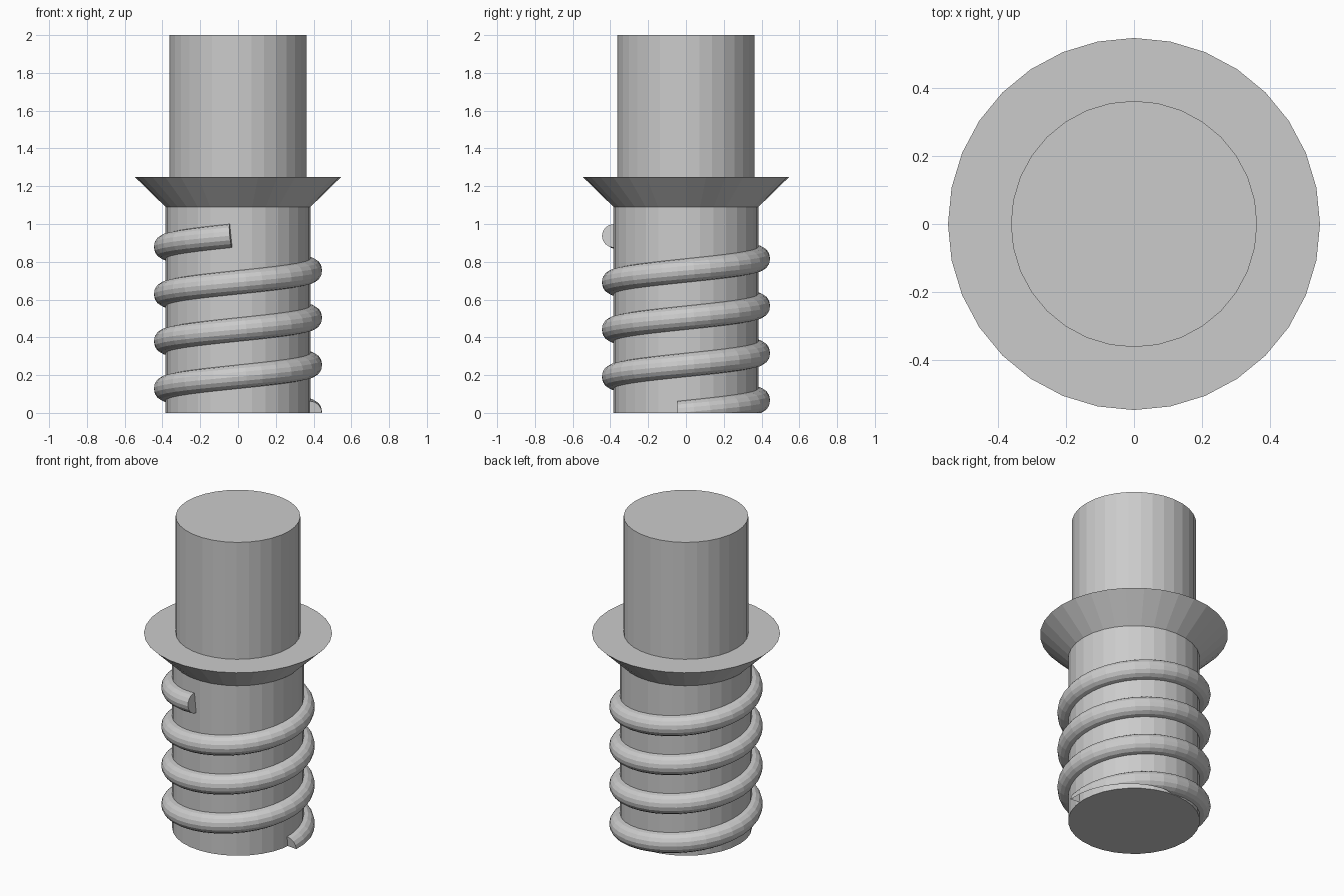
import bpy
import bmesh
from math import sin, cos, tau
from mathutils import Vector

cube = bpy.data.objects.get("Cube")
if cube:
    bpy.data.objects.remove(cube, do_unlink=True)

SIDES = 32
BODY_R = 0.383

grey = bpy.data.materials.new("plain grey")
grey.use_nodes = True
grey.diffuse_color = (0.6, 0.6, 0.6, 1)
grey.node_tree.nodes["Principled BSDF"].inputs["Base Color"].default_value = (0.6, 0.6, 0.6, 1)


def finish(bm, name):
    """Turn a bmesh into a named grey object."""
    mesh = bpy.data.meshes.new(name)
    bm.to_mesh(mesh)
    bm.free()
    mesh.materials.append(grey)
    obj = bpy.data.objects.new(name, mesh)
    bpy.context.scene.collection.objects.link(obj)
    return obj


def skin(bm, rings, closed=False):
    """Bridge a list of vertex rings with quads."""
    n = len(rings[0])
    pairs = list(zip(rings, rings[1:]))
    for a, b in pairs:
        for i in range(n):
            j = (i + 1) % n
            bm.faces.new((a[i], a[j], b[j], b[i]))


def lathe(name, profile, cap_bottom=False, cap_top=False):
    """Revolve (radius, height) points listed from bottom to top."""
    bm = bmesh.new()
    rings = [[bm.verts.new((r * cos(tau * i / SIDES), r * sin(tau * i / SIDES), z))
              for i in range(SIDES)] for r, z in profile]
    skin(bm, rings)
    if cap_bottom:
        bm.faces.new(rings[0][::-1])
    if cap_top:
        bm.faces.new(rings[-1])
    return finish(bm, name)


# Threaded lower body, flared collar and plain upper shaft
lathe("lower_body", [(BODY_R, 0), (BODY_R, 1.09)], cap_bottom=True)
lathe("collar", [(BODY_R, 1.09), (0.547, 1.25), (0.362, 1.25)])
lathe("upper_shaft", [(0.362, 1.25), (0.362, 2)], cap_top=True)


def thread(name, radius, tube, pitch, turns, tube_sides=16):
    """Round helical thread, trimmed off where it passes below the base."""
    bm = bmesh.new()
    rings = []
    for k in range(int(turns * SIDES) + 1):
        angle = tau * (k - 0.5) / SIDES
        out = Vector((cos(angle), sin(angle), 0))
        along = Vector((-sin(angle), cos(angle), pitch / (tau * radius))).normalized()
        up = out.cross(along)
        centre = out * radius + Vector((0, 0, pitch * k / SIDES))
        rings.append([bm.verts.new(centre + tube * (out * cos(tau * i / tube_sides)
                                                    + up * sin(tau * i / tube_sides)))
                      for i in range(tube_sides)])
    skin(bm, rings)
    bm.faces.new(rings[0][::-1])
    bm.faces.new(rings[-1])
    bmesh.ops.recalc_face_normals(bm, faces=bm.faces[:])
    bmesh.ops.bisect_plane(bm, geom=bm.verts[:] + bm.edges[:] + bm.faces[:],
                           plane_co=(0, 0, 0), plane_no=(0, 0, -1), clear_outer=True)
    return finish(bm, name)


# Raised spiral thread around the lower body
thread("spiral_thread", radius=0.384, tube=0.0625, pitch=0.25, turns=3.75)
